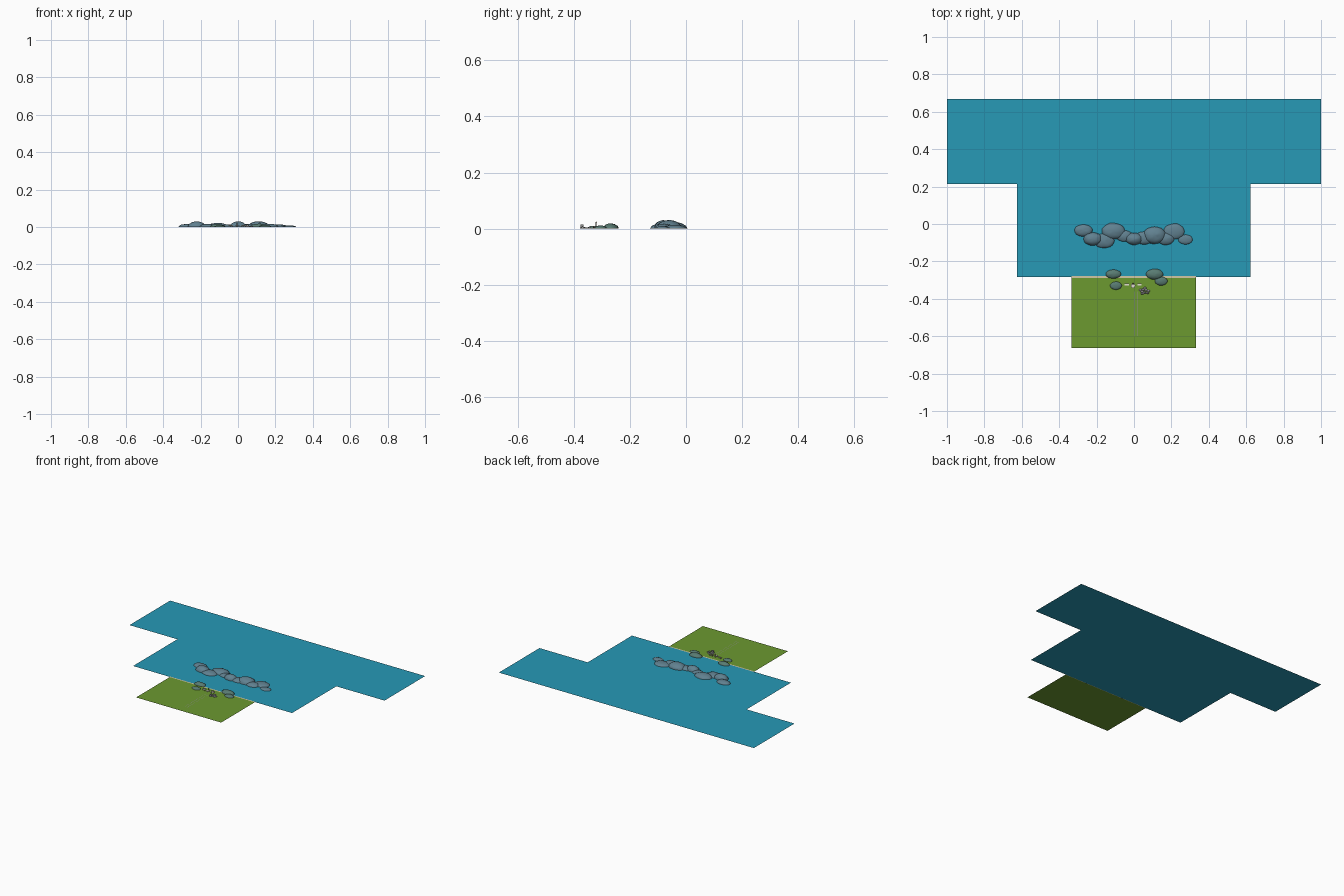
import bpy, bmesh, math, random
from mathutils import Vector, noise

if "Cube" in bpy.data.objects:
    bpy.data.objects.remove(bpy.data.objects["Cube"])

random.seed(4)


def material(name, rgb):
    m = bpy.data.materials.new(name)
    m.diffuse_color = (*rgb, 1)
    m.use_nodes = True
    m.node_tree.nodes["Principled BSDF"].inputs["Base Color"].default_value = m.diffuse_color
    return m


WATER = material("water", (0.02, 0.32, 0.47))
GRASS = material("grass", (0.15, 0.32, 0.03))
SAND = material("sand", (0.65, 0.58, 0.38))
HILL = material("hill", (0.12, 0.22, 0.28))
SHRUB = material("shrub", (0.10, 0.20, 0.17))
PALE = material("pale", (0.75, 0.73, 0.62))
WOOD = material("wood", (0.16, 0.12, 0.08))
STONE = material("stone", (0.28, 0.28, 0.28))


def finish(bm, name, mat, smooth=False):
    me = bpy.data.meshes.new(name)
    bm.to_mesh(me)
    bm.free()
    me.materials.append(mat)
    for p in me.polygons:
        p.use_smooth = smooth
    ob = bpy.data.objects.new(name, me)
    bpy.context.collection.objects.link(ob)
    return ob


def sheet(name, outline, z, mat):
    bm = bmesh.new()
    f = bm.faces.new([bm.verts.new((x, y, z)) for x, y in outline])
    f.normal_update()
    if f.normal.z < 0:
        f.normal_flip()
    return finish(bm, name, mat)


def rect(name, x0, x1, y0, y1, z, mat):
    return sheet(name, [(x0, y0), (x1, y0), (x1, y1), (x0, y1)], z, mat)


def dome(name, x, y, rx, ry, h, mat):
    # open half sphere, gently roughened
    bm = bmesh.new()
    bmesh.ops.create_uvsphere(bm, u_segments=20, v_segments=12, radius=1)
    low = [v for v in bm.verts if v.co.z < -0.01]
    bmesh.ops.delete(bm, geom=low, context='VERTS')
    for v in bm.verts:
        n = noise.noise(v.co * 2.5 + Vector((x * 50, y * 50, 0)))
        k = 1 + 0.08 * n
        v.co = (x + v.co.x * rx * k, y + v.co.y * ry * k, max(0, v.co.z * h * k))
    return finish(bm, name, mat, True)


def box(name, x, y, z, sx, sy, sz, mat, turn=0):
    bm = bmesh.new()
    bmesh.ops.create_cube(bm, size=1)
    bmesh.ops.scale(bm, vec=(sx, sy, sz), verts=bm.verts)
    ob = finish(bm, name, mat)
    ob.location = (x, y, z + sz / 2)
    ob.rotation_euler.z = turn
    return ob


def cone(name, x, y, z, r1, r2, h, mat, sides=10):
    bm = bmesh.new()
    bmesh.ops.create_cone(bm, cap_ends=True, segments=sides,
                          radius1=r1, radius2=r2, depth=h)
    ob = finish(bm, name, mat)
    ob.location = (x, y, z + h / 2)
    return ob


# ground sheets: stepped lake, lawn, shore strip and path edges
sheet("lake", [(-0.625, -0.283), (0.622, -0.283), (0.622, 0.213), (1, 0.213),
               (1, 0.668), (-1, 0.668), (-1, 0.213), (-0.625, 0.213)], 0, WATER)
rect("lawn", -0.335, 0.332, -0.663, -0.286, 0.0, GRASS)
rect("shore", -0.335, 0.332, -0.288, -0.279, 0.0008, SAND)
for x in (0.002, 0.021):
    rect("path_edge", x - 0.001, x + 0.001, -0.60, -0.36, 0.0008, STONE)

# chain of distant hills
hills = [(-0.27, -0.035, 0.048, 0.032, 0.017), (-0.22, -0.08, 0.050, 0.035, 0.030),
         (-0.16, -0.09, 0.056, 0.039, 0.017), (-0.11, -0.038, 0.062, 0.043, 0.022),
         (-0.05, -0.065, 0.042, 0.030, 0.014), (0.0, -0.08, 0.046, 0.032, 0.030),
         (0.055, -0.075, 0.050, 0.035, 0.017), (0.11, -0.06, 0.062, 0.046, 0.030),
         (0.17, -0.078, 0.046, 0.034, 0.017), (0.215, -0.04, 0.055, 0.042, 0.014),
         (0.275, -0.083, 0.038, 0.026, 0.009)]
for h in hills:
    dome("hill", *h, HILL)

# shrubs on the shore
for s in [(-0.11, -0.268, 0.041, 0.024, 0.016), (-0.097, -0.33, 0.031, 0.022, 0.010),
          (0.11, -0.268, 0.046, 0.028, 0.018), (0.145, -0.305, 0.034, 0.023, 0.011)]:
    dome("shrub", *s, SHRUB)

# small table with a post and seats round it
cone("table_top", -0.005, -0.33, 0.007, 0.012, 0.012, 0.0015, PALE, 14)
cone("table_leg", -0.005, -0.33, 0, 0.002, 0.002, 0.007, WOOD)
cone("post", -0.005, -0.32, 0, 0.0018, 0.0018, 0.022, WOOD)
cone("post_cap", -0.005, -0.32, 0.022, 0.004, 0.001, 0.003, WOOD)
for side in (-1, 1):
    x = -0.005 + side * 0.034
    box("bench_seat", x, -0.325, 0.005, 0.022, 0.009, 0.0015, PALE)
    box("bench_back", x, -0.319, 0.005, 0.022, 0.0015, 0.007, PALE)
    for dx in (-0.009, 0.009):
        box("bench_leg", x + dx, -0.325, 0, 0.0015, 0.008, 0.005, WOOD)

# stone cluster beside the path
for i in range(9):
    a = i * math.tau / 9
    r = 0.012 if i % 2 else 0.022
    dome("stone", 0.055 + r * math.cos(a), -0.358 + 0.7 * r * math.sin(a),
         0.008, 0.006, random.uniform(0.004, 0.008), STONE)

# raised block on a thin foot
box("block_foot", 0.05, -0.37, 0, 0.003, 0.003, 0.005, WOOD)
box("block", 0.05, -0.37, 0.004, 0.014, 0.011, 0.011, STONE)
